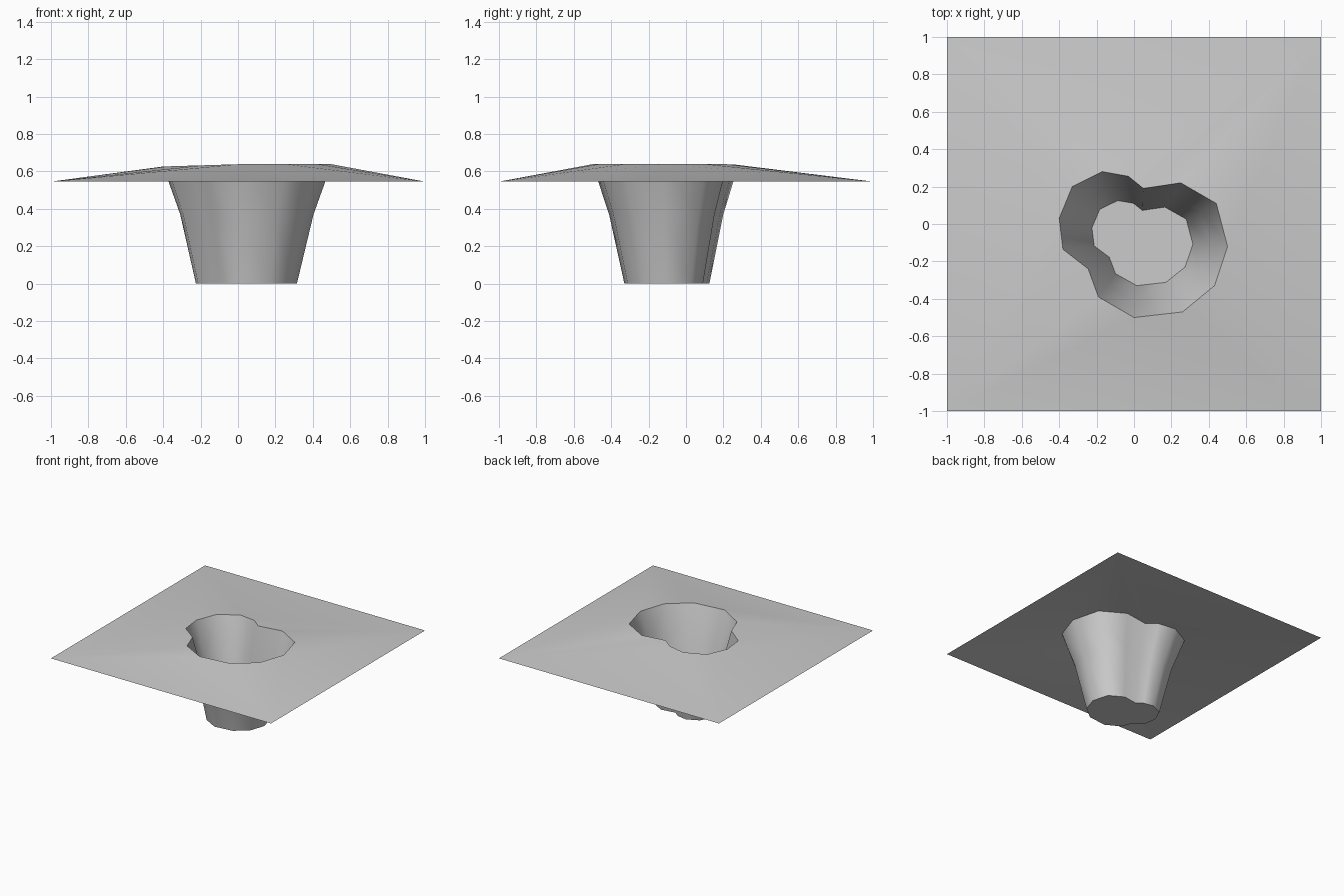
import bpy
import math
from mathutils import Vector

# Remove the default cube only
default_cube = bpy.data.objects.get("Cube")
if default_cube:
    bpy.data.objects.remove(default_cube, do_unlink=True)

# Single stone colour
stone = bpy.data.materials.new("stone_grey")
stone.use_nodes = True
grey = (0.6, 0.6, 0.6, 1.0)
stone.diffuse_color = grey
stone.node_tree.nodes["Principled BSDF"].inputs["Base Color"].default_value = grey

SHEET_EDGE_HEIGHT = 0.545
BEND_HEIGHT = 0.37
RIM_HEIGHT = 0.638

# Pit outline, clockwise seen from above, starting at the right-hand (-x) side
OUTLINE = [(-.4, .03), (-.33, .2), (-.17, .28), (-.03, .255), (.05, .19),
           (.25, .22), (.44, .11), (.5, -.12), (.43, -.33), (.26, -.47),
           (0, -.5), (-.19, -.39), (-.245, -.24), (-.38, -.135)]
COUNT = len(OUTLINE)


def rim_point(x, y):
    """Point on the rim, which dips slightly towards -x."""
    dip = max(0.0, -x) * 0.03
    return Vector((x, y, RIM_HEIGHT - dip))


def floor_point(x, y):
    """Matching point on the narrower pit floor."""
    return Vector((x * 0.6 + 0.015, y * 0.583 - 0.038, 0.0))


def bend_point(x, y):
    """Matching point where the wall changes slope."""
    point = floor_point(x, y).lerp(rim_point(x, y), 0.48)
    point.z = BEND_HEIGHT
    return point


def make_part(name, verts, faces):
    mesh = bpy.data.meshes.new(name + "_mesh")
    mesh.from_pydata(verts, [], faces)
    mesh.materials.append(stone)
    mesh.update()
    part = bpy.data.objects.new(name, mesh)
    bpy.context.collection.objects.link(part)
    bpy.ops.object.select_all(action="DESELECT")
    part.select_set(True)
    bpy.context.view_layer.objects.active = part
    bpy.ops.object.shade_smooth_by_angle(angle=math.radians(60))
    return part


rim = [rim_point(x, y) for x, y in OUTLINE]

# Ground sheet: each stretch of rim fans out to one corner of the square
corners = [Vector((x, y, SHEET_EDGE_HEIGHT))
           for x, y in ((-1, 1), (1, 1), (1, -1), (-1, -1))]
stretch_ends = [0, 2, 7, 10, COUNT]
sheet_faces = []
for c in range(4):
    corner = COUNT + c
    next_corner = COUNT + (c + 1) % 4
    for i in range(stretch_ends[c], stretch_ends[c + 1]):
        sheet_faces.append((i, (i + 1) % COUNT, corner))
    sheet_faces.append((stretch_ends[c + 1] % COUNT, next_corner, corner))
make_part("ground_sheet", rim + corners, sheet_faces)

# Pit: floor, bend and rim rings joined by walls, closed at the bottom
rings = [[make(x, y) for x, y in OUTLINE]
         for make in (floor_point, bend_point, rim_point)]
pit_verts = [point for ring in rings for point in ring]
pit_faces = [tuple(reversed(range(COUNT)))]
for level in range(len(rings) - 1):
    low = level * COUNT
    high = low + COUNT
    for i in range(COUNT):
        j = (i + 1) % COUNT
        pit_faces.append((low + i, low + j, high + j, high + i))
make_part("pit", pit_verts, pit_faces)
